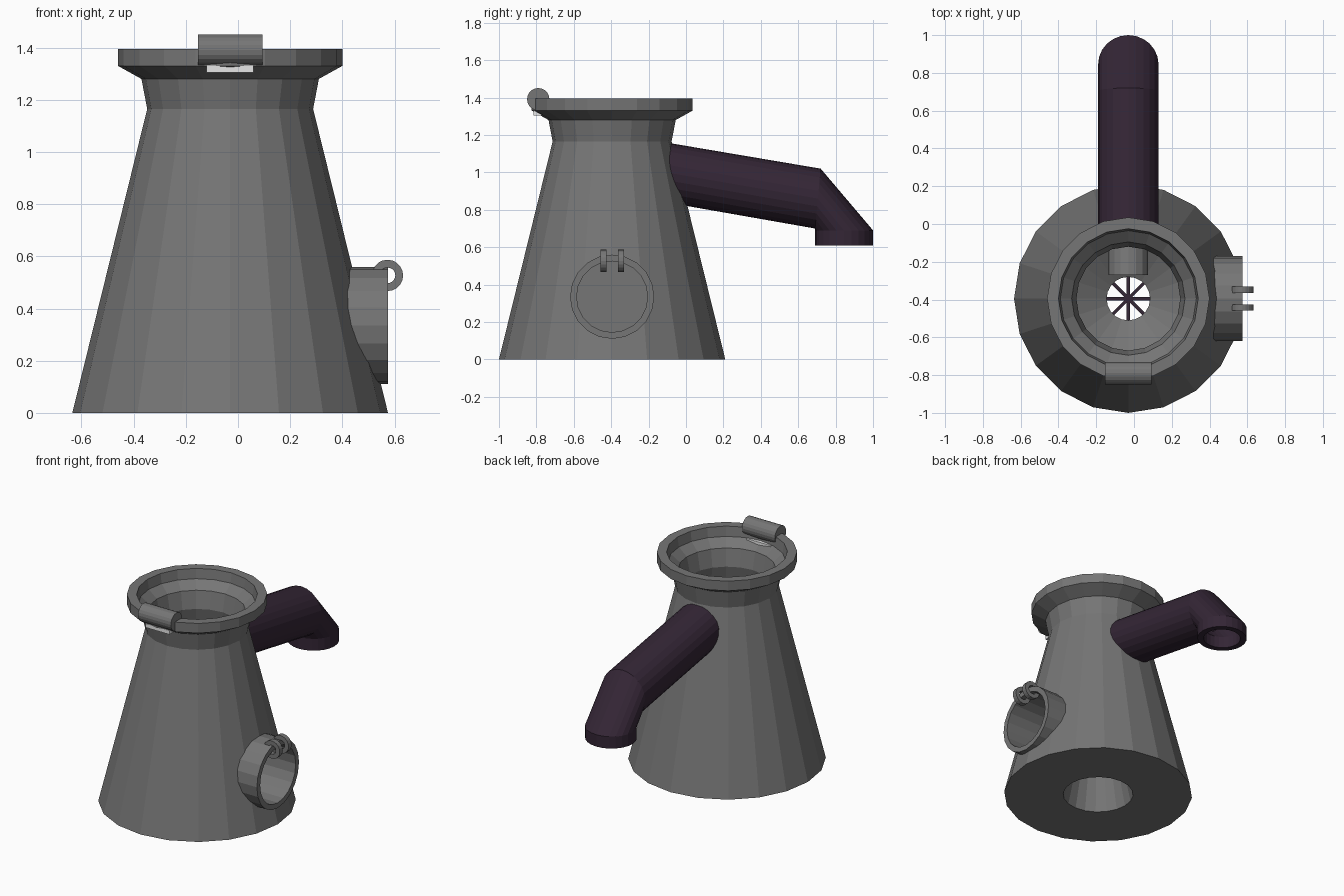
import bpy, bmesh, math
from mathutils import Matrix, Vector

if "Cube" in bpy.data.objects:
    bpy.data.objects.remove(bpy.data.objects["Cube"], do_unlink=True)

CX, CY = -0.03, -0.395   # axis of the vessel


def material(name, rgb):
    m = bpy.data.materials.new(name)
    m.use_nodes = True
    m.diffuse_color = (*rgb, 1)
    m.node_tree.nodes["Principled BSDF"].inputs["Base Color"].default_value = (*rgb, 1)
    return m


IRON = material("iron grey", (0.18, 0.18, 0.18))
PLUM = material("dark plum", (0.034, 0.019, 0.036))
PALE = material("pale plate", (0.85, 0.85, 0.85))


def finish(name, bm, mat):
    bmesh.ops.recalc_face_normals(bm, faces=bm.faces[:])
    me = bpy.data.meshes.new(name)
    bm.to_mesh(me)
    bm.free()
    me.materials.append(mat)
    ob = bpy.data.objects.new(name, me)
    bpy.context.collection.objects.link(ob)
    return ob


def bridge_loops(name, loops, mat, closed=True):
    """Skin a list of equal point rings; closed joins last to first, else caps."""
    bm = bmesh.new()
    rings = [[bm.verts.new(p) for p in loop] for loop in loops]
    n = len(rings[0])
    pairs = list(zip(rings, rings[1:])) + ([(rings[-1], rings[0])] if closed else [])
    for a, b in pairs:
        for i in range(n):
            j = (i + 1) % n
            bm.faces.new((a[i], a[j], b[j], b[i]))
    if not closed:
        bm.faces.new(rings[0])
        bm.faces.new(rings[-1])
    return finish(name, bm, mat)


def ring(center, u, v, n):
    c, u, v = Vector(center), Vector(u), Vector(v)
    return [c + u * math.cos(math.tau * i / n) + v * math.sin(math.tau * i / n)
            for i in range(n)]


AXES = {"x": ((0, 1, 0), (0, 0, 1), 0), "y": ((0, 0, 1), (1, 0, 0), 1),
        "z": ((1, 0, 0), (0, 1, 0), 2)}


def lathe(name, center, axis, profile, mat, n=20, closed=True):
    """Profile of (radius, offset along axis) pairs."""
    u, v, k = AXES[axis]
    loops = []
    for r, h in profile:
        c = Vector(center)
        c[k] += h
        loops.append(ring(c, Vector(u) * r, Vector(v) * r, n))
    return bridge_loops(name, loops, mat, closed)


def box(name, center, size, mat, turn=0):
    bm = bmesh.new()
    bmesh.ops.create_cube(bm, size=1, matrix=Matrix.Translation(center)
                          @ Matrix.Rotation(turn, 4, "Z") @ Matrix.Diagonal((*size, 1)))
    return finish(name, bm, mat)


# Tapered hollow vessel with flared rim, inner funnel and flared drain
body = lathe("vessel_body", (CX, CY, 0), "z", [
    (0.605, 0), (0.318, 1.165), (0.34, 1.28), (0.43, 1.33), (0.43, 1.395),
    (0.37, 1.395), (0.36, 1.33), (0.30, 1.28), (0.275, 1.165), (0.36, 0.8),
    (0.28, 0.64), (0.115, 0.55), (0.115, 0.5), (0.225, 0)], IRON)

# Side port bore cut into the vessel
bore = lathe("port_cutter", (0, CY, 0.335), "x", [(0.19, 0.22), (0.19, 0.8)],
             IRON, closed=False)
bore.hide_render = True
bore.hide_viewport = True
cut = body.modifiers.new("port_bore", "BOOLEAN")
cut.operation = "DIFFERENCE"
cut.solver = "EXACT"
cut.object = bore

# Port collar
lathe("port_collar", (0, CY, 0.335), "x",
      [(0.225, 0.36), (0.225, 0.575), (0.19, 0.575), (0.19, 0.36)], IRON)

# Pair of hinge rings above the port
for side, name in ((-1, "right"), (1, "left")):
    lathe("port_hinge_ring_" + name, (0.573, CY + side * 0.047, 0.527), "y",
          [(0.06, -0.016), (0.06, 0.016), (0.03, 0.016), (0.03, -0.016)], IRON)

# Lid hinge barrel and the plate below it
lathe("lid_hinge_barrel", (CX, -0.79, 1.391), "x", [(0.06, -0.123), (0.06, 0.123)],
      IRON, closed=False)
box("hinge_plate", (CX, -0.774, 1.318), (0.18, 0.085, 0.026), PALE)

# Drain grate
for i in range(4):
    box("grate_bar_%d" % (i + 1), (CX, CY, 0.53), (0.24, 0.018, 0.018), PLUM,
        i * math.pi / 4)

# Bent spout: outer skin down to the mouth, then back up inside
path = [((-0.09, 0.997), (0, 0.16)), ((0.705, 0.86), (0.015, 0.16)),
        ((0.845, 0.69), (0.155, 0)), ((0.845, 0.61), (0.155, 0))]


def spout_ring(station, scale):
    (y, z), (dy, dz) = station
    return ring((CX, y, z), (0.16 * scale, 0, 0), (0, dy * scale, dz * scale), 24)


bridge_loops("spout", [spout_ring(s, 1) for s in path]
             + [spout_ring(s, 0.75) for s in reversed(path)], PLUM)

# Inner stub of the spout, inside the vessel
inner = [ring((CX, y, z), (0.105, 0, 0), (0, 0, 0.105), 16)
         for y, z in ((-0.27, 1.03), (-0.06, 0.99))]
bridge_loops("spout_inner_stub", inner, IRON, closed=False)
